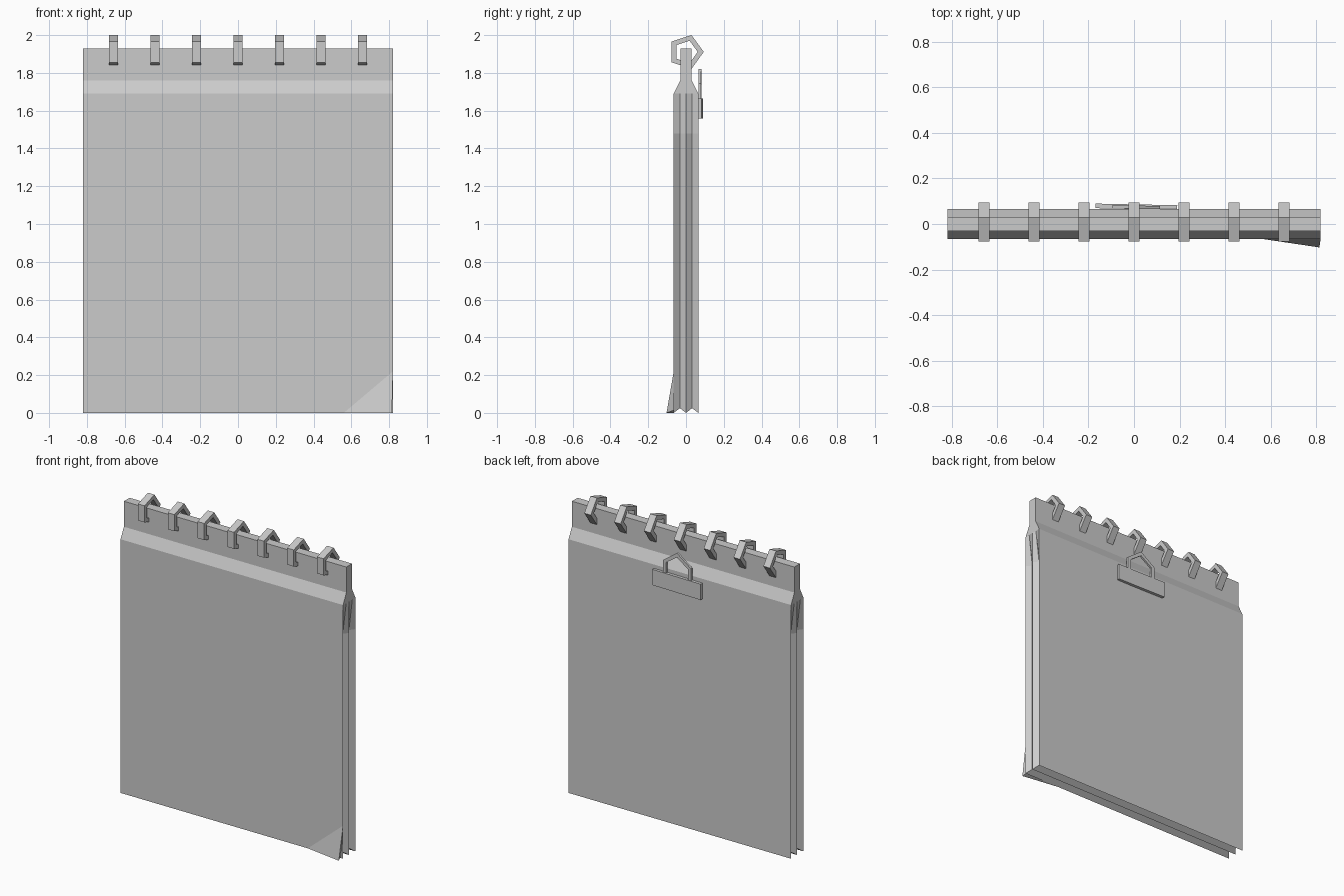
import bpy, bmesh, math
from mathutils import Vector

cube = bpy.data.objects.get("Cube")
if cube:
    bpy.data.objects.remove(cube, do_unlink=True)

grey = bpy.data.materials.new("light grey")
grey.use_nodes = True
colour = (0.6, 0.6, 0.6, 1)
grey.diffuse_color = colour
grey.node_tree.nodes["Principled BSDF"].inputs["Base Color"].default_value = colour


def finish(name, bm):
    bmesh.ops.recalc_face_normals(bm, faces=bm.faces[:])
    mesh = bpy.data.meshes.new(name)
    bm.to_mesh(mesh)
    bm.free()
    mesh.materials.append(grey)
    obj = bpy.data.objects.new(name, mesh)
    bpy.context.collection.objects.link(obj)
    return obj


def frame(name, outer, inner, depth):
    """Closed flat frame between two outlines, extruded by the vector depth."""
    bm = bmesh.new()
    depth = Vector(depth)
    loops = [[bm.verts.new(Vector(p) + off) for p in outline]
             for outline, off in ((outer, -depth / 2), (outer, depth / 2),
                                  (inner, depth / 2), (inner, -depth / 2))]
    n = len(outer)
    for k in range(4):
        a, b = loops[k], loops[(k + 1) % 4]
        for i in range(n):
            j = (i + 1) % n
            bm.faces.new((a[i], a[j], b[j], b[i]))
    return finish(name, bm)


# Padded body: stacked outlines with grooved sides and a grooved underside
HALF = 0.82
GROOVE = 0.025
levels = [(1.93, 0.03, 0), (1.76, 0.03, 0), (1.69, 0.065, 0),
          (1.48, 0.065, GROOVE), (0, 0.065, GROOVE)]
bm = bmesh.new()
rows = []
for z, thick, groove in levels:
    row = []
    for side in (1, -1):
        for k in range(5):
            odd = k % 2
            y = thick * (k / 2 - 1)
            lift = GROOVE * odd if z == 0 else 0
            row.append(bm.verts.new((side * (HALF - groove * odd), y, z + lift)))
    rows.append(row)
ring_order = [0, 1, 2, 3, 4, 9, 8, 7, 6, 5]
for up, low in zip(rows, rows[1:]):
    for i, a in enumerate(ring_order):
        b = ring_order[(i + 1) % 10]
        bm.faces.new((up[a], up[b], low[b], low[a]))
for row in (rows[0], rows[-1]):
    for k in range(4):
        bm.faces.new((row[k], row[k + 1], row[k + 6], row[k + 5]))
finish("body", bm)

# Lower front corner lifted forward
bm = bmesh.new()
corner = [bm.verts.new(p) for p in ((0.56, -0.065, 0), (HALF, -0.065, 0.22),
                                    (0.815, -0.103, 0),
                                    (HALF - GROOVE, -0.0325, GROOVE))]
for skip in range(4):
    bm.faces.new([v for i, v in enumerate(corner) if i != skip])
finish("lifted_corner", bm)


# Row of five-sided binding rings
def pentagon(x, radius):
    return [(x, radius * math.cos(a), 1.911 + radius * math.sin(a))
            for a in (math.tau * i / 5 for i in range(5))]


for i in range(7):
    x = (i - 3) * 0.22
    frame(f"binding_ring_{i + 1}", pentagon(x, 0.094), pentagon(x, 0.062), (0.048, 0, 0))


# Hanger on the back: a thin plate and a gabled loop
def gable(half, foot, shoulder, peak):
    return [(x, 0, z) for x, z in ((-half, foot), (half, foot), (half, shoulder),
                                   (0, peak), (-half, shoulder))]


loop = frame("hanger_loop", gable(0.105, 1.6, 1.745, 1.82),
             gable(0.082, 1.62, 1.735, 1.792), (0, 0.014, 0))
loop.location = (0.01, 0.074, 0)
loop.rotation_euler.z = -0.02

bm = bmesh.new()
bmesh.ops.create_cube(bm, size=1)
bmesh.ops.scale(bm, vec=(0.36, 0.02, 0.105), verts=bm.verts)
plate = finish("hanger_plate", bm)
plate.location = (0.01, 0.076, 1.612)
plate.rotation_euler.z = -0.02
